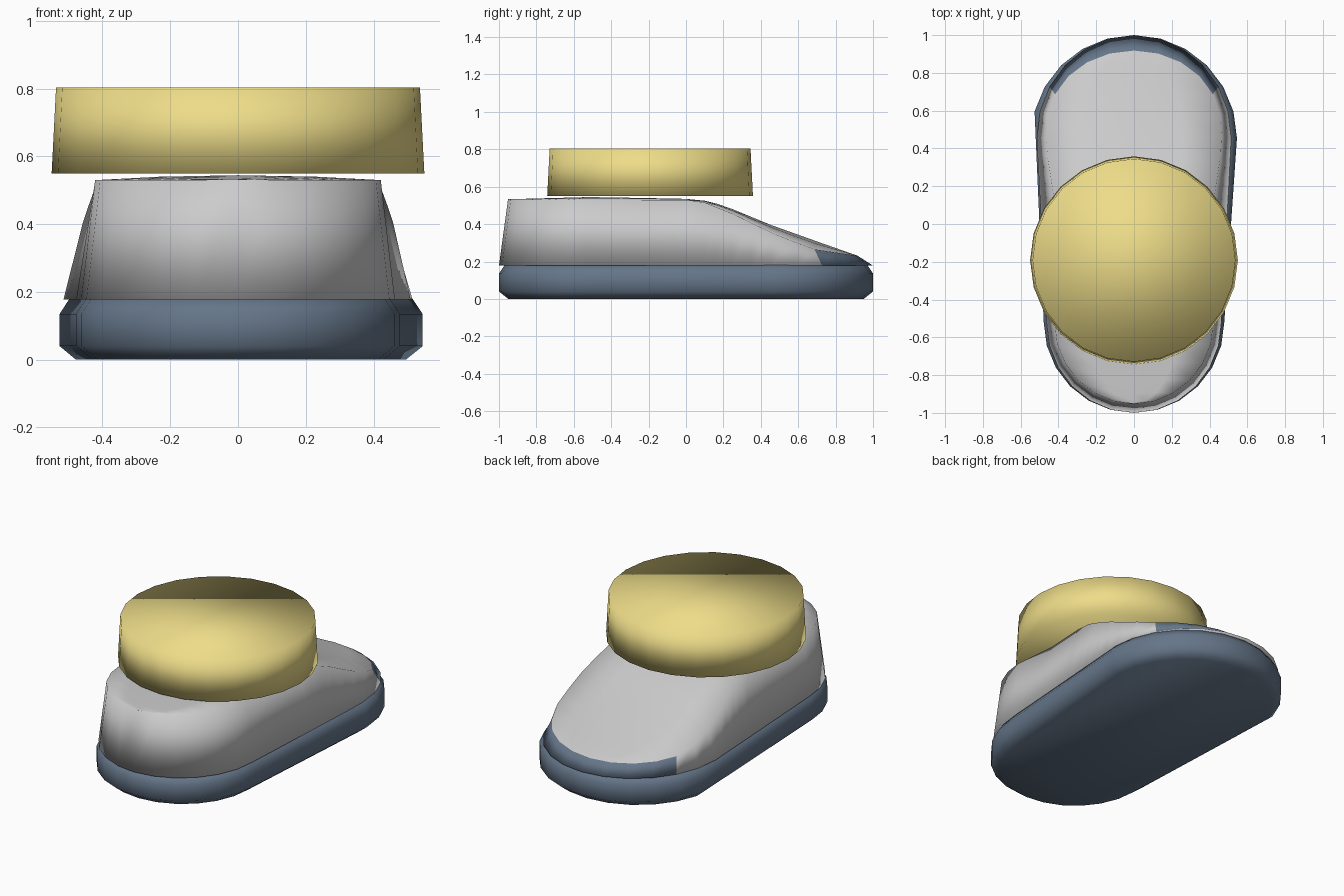
import bpy, bmesh
from math import sin, cos, radians

if "Cube" in bpy.data.objects:
    bpy.data.objects.remove(bpy.data.objects["Cube"])

BLUE, YELLOW = (0.13, 0.18, 0.25, 1), (0.85, 0.72, 0.25, 1)
TOE_Y, TOE_R, HEEL_Y, HEEL_R = 0.455, 0.545, -0.52, 0.478


def material(name, color):
    m = bpy.data.materials.new(name)
    m.diffuse_color = color
    m.use_nodes = True
    m.node_tree.nodes["Principled BSDF"].inputs["Base Color"].default_value = m.diffuse_color
    return m


def finish(bm, name, mats):
    bmesh.ops.remove_doubles(bm, verts=bm.verts, dist=1e-4)
    bmesh.ops.recalc_face_normals(bm, faces=bm.faces)
    for f in bm.faces:
        f.smooth = True
    me = bpy.data.meshes.new(name)
    bm.to_mesh(me)
    bm.free()
    for m in mats:
        me.materials.append(m)
    ob = bpy.data.objects.new(name, me)
    bpy.context.collection.objects.link(ob)
    return ob


def interp(table, y):
    for (y0, z0), (y1, z1) in zip(table, table[1:]):
        if y <= y1:
            t = max(0, (y - y0) / (y1 - y0))
            return z0 + (z1 - z0) * t
    return table[-1][1]


def loft(name, rings, mats):
    bm = bmesh.new()
    vr = [[bm.verts.new(p) for p in r] for r in rings]
    n = len(vr[0])
    for a, b in zip(vr, vr[1:]):
        for i in range(n):
            j = (i + 1) % n
            bm.faces.new((a[i], a[j], b[j], b[i]))
    bm.faces.new(vr[0][::-1])
    bm.faces.new(vr[-1])
    return finish(bm, name, mats)


blue = material("dark_blue", BLUE)
yellow = material("yellow", YELLOW)


# Sole: wide round toe, narrower round heel, bevelled top and bottom
def sole_ring(inset, z):
    toe = [((TOE_R - inset) * cos(radians(a)), TOE_Y + (TOE_R - inset) * sin(radians(a)), z)
           for a in range(0, 166, 15)]
    heel = [((HEEL_R - inset) * cos(radians(a)), HEEL_Y + (0.48 - inset) * sin(radians(a)), z)
            for a in range(180, 361, 15)]
    return toe + heel


loft("sole", [sole_ring(i, z) for i, z in ((0.05, 0), (0, 0.04), (0, 0.135), (0.03, 0.18))], [blue])

# Upper: rows from toe to heel, each (bottom x, bottom y, top x, top y)
EDGE = [(-1, 0.53), (0.0, 0.53), (0.1, 0.515), (0.25, 0.455), (0.455, 0.355), (0.67, 0.268), (0.92, 0.23)]
CROWN = [(-0.95, 0.533), (-0.5, 0.545), (0.0, 0.535), (0.1, 0.525), (0.2, 0.5), (0.455, 0.395), (0.67, 0.318), (0.92, 0.23)]
rows = []
for a in range(90, -1, -15):
    x, dy = 0.515 * cos(radians(a)), TOE_R * sin(radians(a))
    rows.append((x, TOE_Y + dy, x * (0.9 + 0.075 * sin(radians(a))), TOE_Y + dy * 0.85))
for y in (0.35, 0.25, 0.17, 0.1, 0.0, -0.25):
    x = 0.463 + (0.515 - 0.463) * (y - HEEL_Y) / (TOE_Y - HEEL_Y)
    rows.append((x, y, x - 0.23 * (interp(EDGE, y) - 0.18), y))
for a in range(0, 91, 15):
    x, dy = 0.463 * cos(radians(a)), 0.48 * sin(radians(a))
    rows.append((x, HEEL_Y - dy, x * 0.91, HEEL_Y - dy * 0.9))

bm = bmesh.new()
grid = []
for bx, by, tx, ty in rows:
    e, c = interp(EDGE, ty), interp(CROWN, ty)
    pts = [(-bx, by, 0.178)]
    pts += [(tx * f, ty, e + (c - e) * (1 - f * f)) for f in (-1, -0.55, 0, 0.55, 1)]
    pts.append((bx, by, 0.178))
    grid.append([bm.verts.new(p) for p in pts])
for r, (a, b) in enumerate(zip(grid, grid[1:])):
    for k in range(6):
        f = bm.faces.new((a[k], a[k + 1], b[k + 1], b[k]))
        # blue toe guard
        f.material_index = 1 if r < 4 and k in (0, 5) else 0
    bm.faces.new((a[0], b[0], b[6], a[6]))
grey = material("grey", (0.6, 0.6, 0.6, 1))
finish(bm, "upper", [grey, blue])

# Cuff: slightly tapered 24-sided closed band
loft("cuff", [[(r * cos(radians(a)), -0.192 + r * sin(radians(a)), z) for a in range(0, 360, 15)]
              for r, z in ((0.55, 0.55), (0.537, 0.803))], [yellow])
